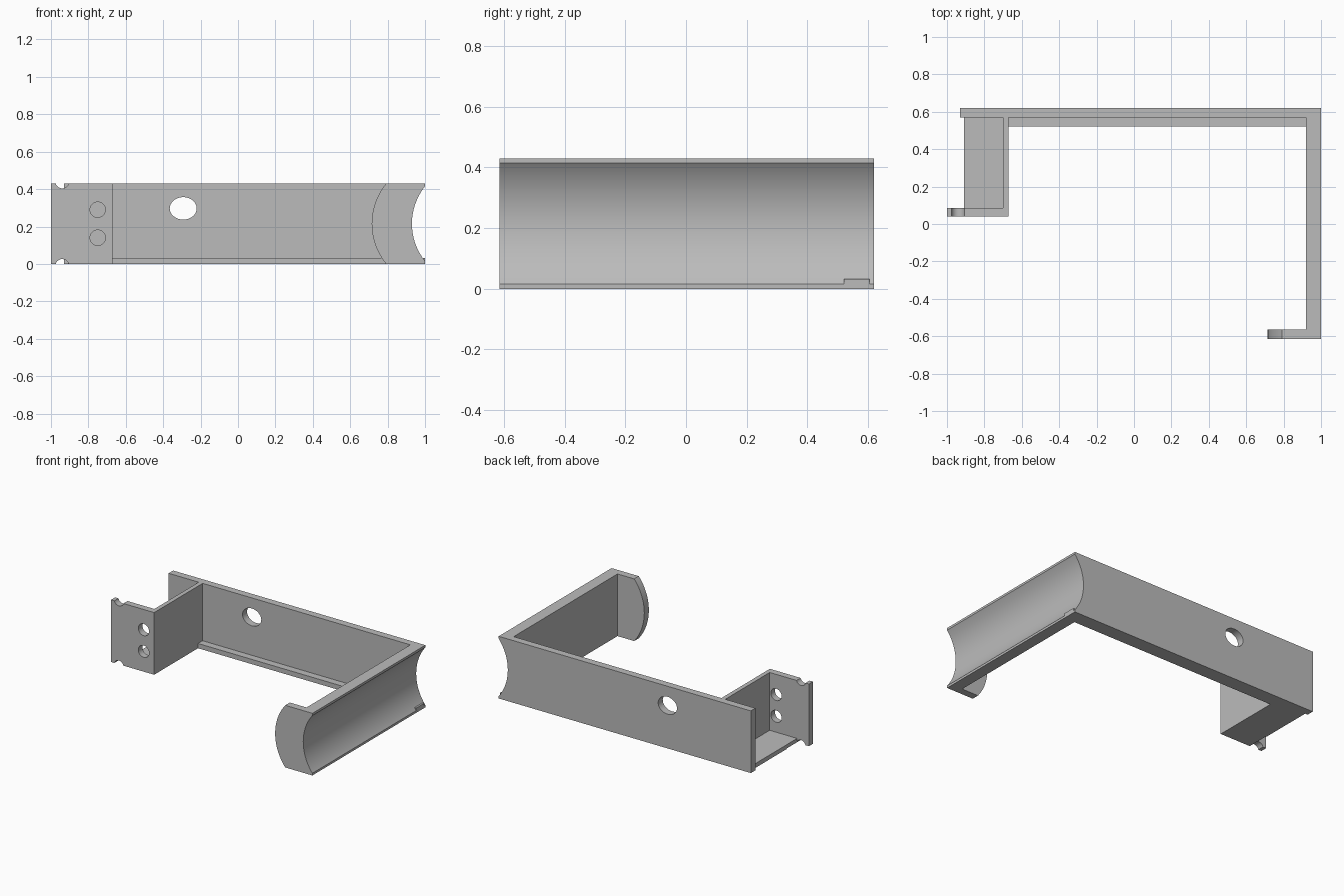
import bpy, bmesh, math

if "Cube" in bpy.data.objects:
    bpy.data.objects.remove(bpy.data.objects["Cube"], do_unlink=True)

HEIGHT = 0.43
MID = HEIGHT / 2

grey = bpy.data.materials.new("plain grey")
grey.use_nodes = True
colour = (0.5, 0.5, 0.5, 1)
grey.diffuse_color = colour
grey.node_tree.nodes["Principled BSDF"].inputs["Base Color"].default_value = colour


def prism(name, profile, low, high, axis="Z"):
    """Extrude a closed profile: xy along Z, or xz along Y."""
    bm = bmesh.new()
    place = (lambda a, b, d: (a, b, d)) if axis == "Z" else (lambda a, b, d: (a, d, b))
    face = bm.faces.new([bm.verts.new(place(a, b, low)) for a, b in profile])
    step = place(0, 0, high - low)
    moved = bmesh.ops.extrude_face_region(bm, geom=[face])["geom"]
    bmesh.ops.translate(bm, vec=step,
                        verts=[v for v in moved if isinstance(v, bmesh.types.BMVert)])
    bmesh.ops.recalc_face_normals(bm, faces=bm.faces)
    mesh = bpy.data.meshes.new(name)
    bm.to_mesh(mesh)
    bm.free()
    mesh.materials.append(grey)
    obj = bpy.data.objects.new(name, mesh)
    bpy.context.collection.objects.link(obj)
    return obj


def rect(x0, x1, y0, y1):
    return [(x0, y0), (x1, y0), (x1, y1), (x0, y1)]


def ellipse(x, z, rx, rz, count=48):
    turns = [math.tau * i / count for i in range(count)]
    return [(x + rx * math.cos(t), z + rz * math.sin(t)) for t in turns]


def combine(target, tool, operation):
    """Apply a boolean and remove the tool."""
    mod = target.modifiers.new(operation, "BOOLEAN")
    mod.operation = operation
    mod.solver = "EXACT"
    mod.object = tool
    bpy.context.view_layer.objects.active = target
    bpy.ops.object.modifier_apply(modifier=mod.name)
    bpy.data.objects.remove(tool, do_unlink=True)


# Back wall, both arms, the curved lip and the drilled tab as one outline
bracket = prism("bracket_frame", [
    (-0.93, 0.62), (-0.93, 0.57), (-0.70, 0.57), (-0.70, 0.085),
    (-1, 0.085), (-1, 0.04), (-0.67, 0.04), (-0.67, 0.57),
    (0.92, 0.57), (0.92, -0.565), (0.70, -0.565), (0.70, -0.615),
    (1, -0.615), (1, 0.62)], 0, HEIGHT)

# Concave channel along the outside of the long arm
combine(bracket, prism("channel_cutter", ellipse(1.25, MID, 0.32, 0.32, 128),
                       -0.8, 0.8, "Y"), "DIFFERENCE")

# Rounded end of the lip
arc = []
for i in range(33):
    a = math.radians(-44 + 88 * i / 32)
    arc.append((1.053 - 0.338 * math.cos(a), MID + 0.338 * math.sin(a)))
outside = [(0.5, arc[-1][1]), (0.5, arc[0][1])]
combine(bracket, prism("lip_cutter", arc + outside, -0.7, -0.5, "Y"), "DIFFERENCE")

# Ledge along the back wall, poking through into the channel, and the side floor
combine(bracket, prism("ledge", rect(-0.68, 1, 0.52, 0.605), 0, 0.033), "UNION")
combine(bracket, prism("side_floor", rect(-0.91, -0.69, 0.06, 0.6), 0, 0.03), "UNION")

# Oval hole in the back wall
combine(bracket, prism("wall_hole", ellipse(-0.293, 0.297, 0.072, 0.06),
                       0.5, 0.7, "Y"), "DIFFERENCE")

# Two round holes and two edge notches in the tab
for x, z, r in ((-0.75, 0.14, 0.041), (-0.75, 0.29, 0.041),
                (-0.94, -0.01, 0.036), (-0.94, HEIGHT + 0.01, 0.036)):
    combine(bracket, prism("tab_hole", ellipse(x, z, r, r), 0, 0.2, "Y"), "DIFFERENCE")

bpy.ops.object.select_all(action="DESELECT")
bracket.select_set(True)
bpy.context.view_layer.objects.active = bracket
bpy.ops.object.shade_smooth_by_angle(angle=math.radians(25))
